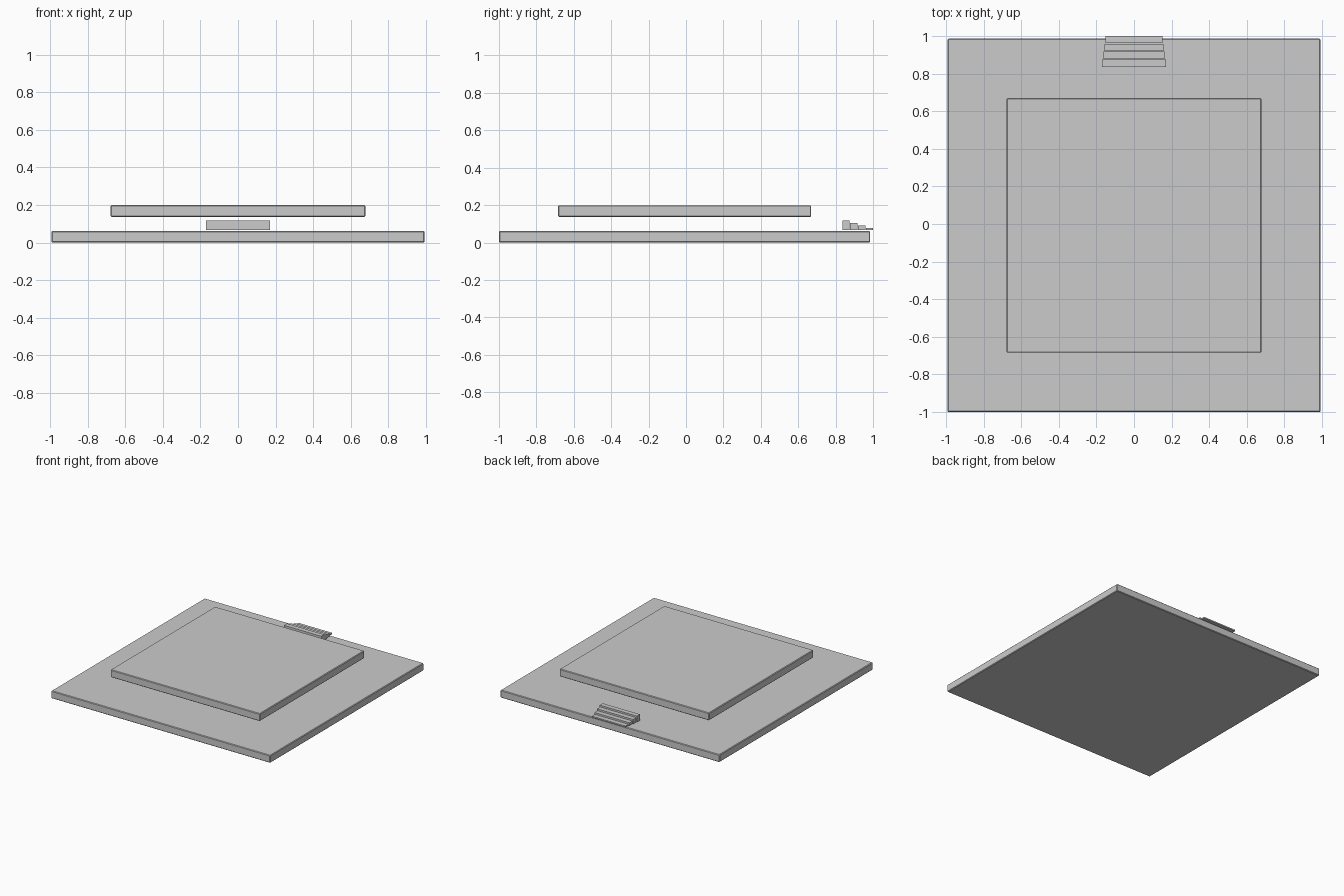
import bpy

if "Cube" in bpy.data.objects:
    bpy.data.objects.remove(bpy.data.objects["Cube"])


def box(name, x, y, z, bevel=0.0):
    """Box from (min, max) ranges, with optional chamfered edges."""
    bpy.ops.mesh.primitive_cube_add(size=1, location=[sum(r) / 2 for r in (x, y, z)])
    ob = bpy.context.object
    ob.name = name
    ob.scale = [r[1] - r[0] for r in (x, y, z)]
    bpy.ops.object.transform_apply(location=False, rotation=False, scale=True)
    if bevel:
        mod = ob.modifiers.new("edge_bevel", 'BEVEL')
        mod.width = bevel
        mod.segments = 1
    return ob


# Ground slab and floating upper slab
CY = -0.0075
for name, half, z0, z1 in (("base_slab", 0.9925, 0.0, 0.062),
                           ("upper_slab", 0.677, 0.137, 0.199)):
    box(name, (-half, half), (CY - half, CY + half), (z0, z1), 0.005)

# Four steps at the back edge, lower and narrower toward the outside
for i in range(4):
    half = 0.169 - 0.0055 * i
    y0 = 0.836 + 0.0417 * i
    box(f"step_{i + 1}", (-half, half), (y0, y0 + 0.039),
        (0.068, 0.117 - 0.0128 * i))
